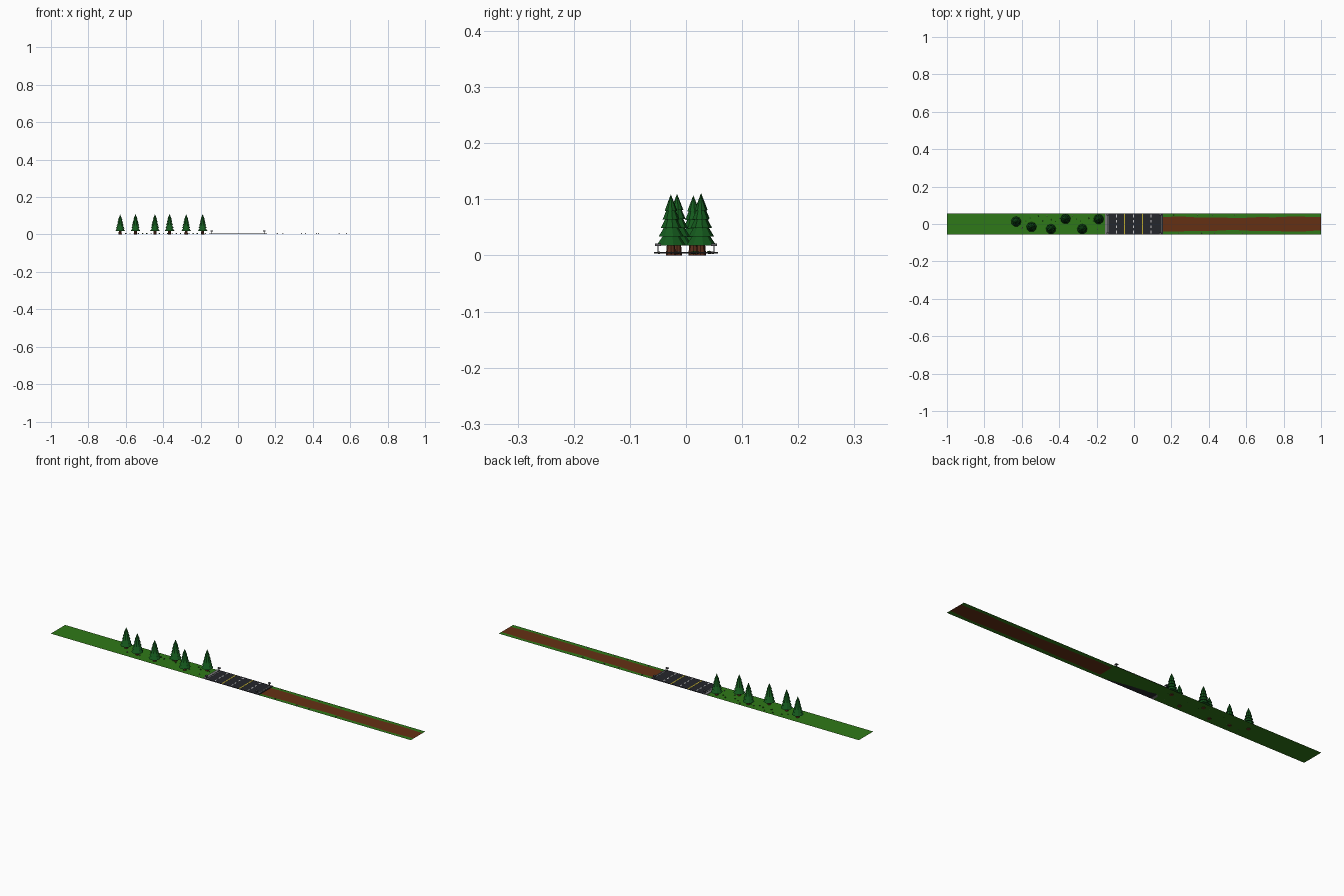
import bpy, bmesh, math, random
from mathutils import Matrix, Vector

if "Cube" in bpy.data.objects:
    bpy.data.objects.remove(bpy.data.objects["Cube"])

random.seed(4)
Z = 0.003      # ground level
W = 0.057      # half width of the strip


def mat(name, r, g, b):
    m = bpy.data.materials.new(name)
    m.diffuse_color = (r, g, b, 1)
    m.use_nodes = True
    m.node_tree.nodes["Principled BSDF"].inputs["Base Color"].default_value = m.diffuse_color
    return m


GRASS = mat("grass", 0.028, 0.19, 0.009)
DIRT = mat("dirt", 0.13, 0.03, 0.007)
ASPHALT = mat("asphalt", 0.018, 0.02, 0.025)
KERB = mat("kerb", 0.2, 0.2, 0.2)
WHITE = mat("white_paint", 0.75, 0.75, 0.75)
YELLOW = mat("yellow_paint", 0.5, 0.4, 0.03)
BARK = mat("bark", 0.11, 0.03, 0.012)
LEAF = mat("needles", 0.007, 0.1, 0.012)
BUSH = mat("bush", 0.015, 0.1, 0.01)
STONE = mat("stone", 0.12, 0.11, 0.1)
METAL = mat("metal", 0.1, 0.1, 0.11)


def finish(bm, name, *mats):
    me = bpy.data.meshes.new(name)
    bm.to_mesh(me)
    bm.free()
    for m in mats:
        me.materials.append(m)
    ob = bpy.data.objects.new(name, me)
    bpy.context.collection.objects.link(ob)
    return ob


def box(name, x0, x1, y0, y1, z0, z1, m):
    bm = bmesh.new()
    bmesh.ops.create_cube(bm, size=1)
    for v in bm.verts:
        v.co = (x1 if v.co.x > 0 else x0, y1 if v.co.y > 0 else y0, z1 if v.co.z > 0 else z0)
    return finish(bm, name, m)


def ribbon(name, xs, low, high, m):
    """Flat strip between two edge lines y = low(x) and y = high(x)."""
    bm = bmesh.new()
    rows = [(bm.verts.new((x, low(x), Z)), bm.verts.new((x, high(x), Z))) for x in xs]
    for a, b in zip(rows, rows[1:]):
        bm.faces.new((a[0], b[0], b[1], a[1]))
    return finish(bm, name, m)


# Ground: grass with an uneven dirt track on the right
def upper(x):
    return 0.036 + 0.003 * math.sin(9 * x) + 0.0015 * math.sin(31 * x)


def lower(x):
    return -0.037 + 0.003 * math.sin(11 * x + 2) + 0.0015 * math.sin(27 * x)


ROAD0, ROAD1 = -0.155, 0.155
ribbon("grass_field", [-1, ROAD1], lambda x: -W, lambda x: W, GRASS)
xs = [ROAD1 + (1 - ROAD1) * i / 28 for i in range(29)]
ribbon("grass_verge_back", xs, upper, lambda x: W, GRASS)
ribbon("grass_verge_front", xs, lambda x: -W, lower, GRASS)
ribbon("dirt_track", xs, lower, upper, DIRT)

# Road crossing the strip, with kerb and lane paint
box("road", -0.142, ROAD1, -W, W, Z, 0.0055, ASPHALT)
box("kerb", ROAD0, -0.142, -W, W, Z, 0.006, KERB)
for x in (-0.05, 0.045):
    box("lane_line", x - 0.003, x + 0.003, -W, W, 0.0055, 0.006, YELLOW)
for x in (-0.135, 0.145):
    box("edge_line", x - 0.0015, x + 0.0015, -W, W, 0.0055, 0.006, KERB)
for x in (-0.093, -0.003, 0.09):
    for i in range(4):
        y = -0.043 + i * 0.0285
        box("lane_dash", x - 0.003, x + 0.003, y - 0.007, y + 0.007, 0.0055, 0.006, WHITE)

# Roadside posts with small panels
for x in (-0.14, 0.14):
    for s in (-1, 1):
        y = s * 0.05
        box("sign_post", x - 0.0012, x + 0.0012, y - 0.0012, y + 0.0012, Z, 0.021, METAL)
        box("sign_panel", x - 0.006, x + 0.006, y - 0.005, y + 0.005, 0.017, 0.021, METAL)


# Layered conifers
def conifer(x, y, h):
    bm = bmesh.new()
    bmesh.ops.create_cone(bm, cap_ends=True, segments=8, radius1=0.009, radius2=0.006,
                          depth=0.03, matrix=Matrix.Translation((x, y, 0.015)))
    trunk_faces = set(bm.faces)
    n = 5
    for i in range(n):
        t = i / (n - 1)
        z0 = 0.018 + t * (h - 0.018) * 0.68
        d = (h - 0.018) * (0.36 - 0.04 * t)
        r = 0.027 - 0.0155 * t
        m = Matrix.Translation((x, y, z0 + d / 2)) @ Matrix.Rotation(i * 0.7, 4, 'Z')
        bmesh.ops.create_cone(bm, cap_ends=True, segments=9, radius1=r,
                              radius2=r * 0.15 if i < n - 1 else 0, depth=d, matrix=m)
    for f in bm.faces:
        f.material_index = 0 if f in trunk_faces else 1
    finish(bm, "conifer", BARK, LEAF)


for x, y, h in ((-0.63, 0.013, 0.107), (-0.548, -0.016, 0.11), (-0.444, -0.027, 0.109),
                (-0.366, 0.027, 0.111), (-0.277, -0.027, 0.108), (-0.189, 0.026, 0.109)):
    conifer(x, y, h)


# Low bushes and stones
def lump(name, x, y, r, m):
    bm = bmesh.new()
    bmesh.ops.create_icosphere(bm, subdivisions=1, radius=r,
                               matrix=Matrix.Translation((x, y, Z + r * 0.5)) @ Matrix.Diagonal((1, 1, 0.7, 1)))
    finish(bm, name, m)


for i in range(20):
    x = -0.6 + i * 0.0225
    y = random.choice((-1, 1)) * random.uniform(0.01, 0.05)
    lump("bush" if i % 3 else "stone", x, y, random.uniform(0.003, 0.005), BUSH if i % 3 else STONE)
for x, s in ((0.21, 1), (0.24, -1), (0.34, 1), (0.36, -1), (0.42, 1), (0.43, -1), (0.54, 1), (0.58, -1)):
    lump("verge_stone", x, s * 0.048, 0.0035, STONE)
